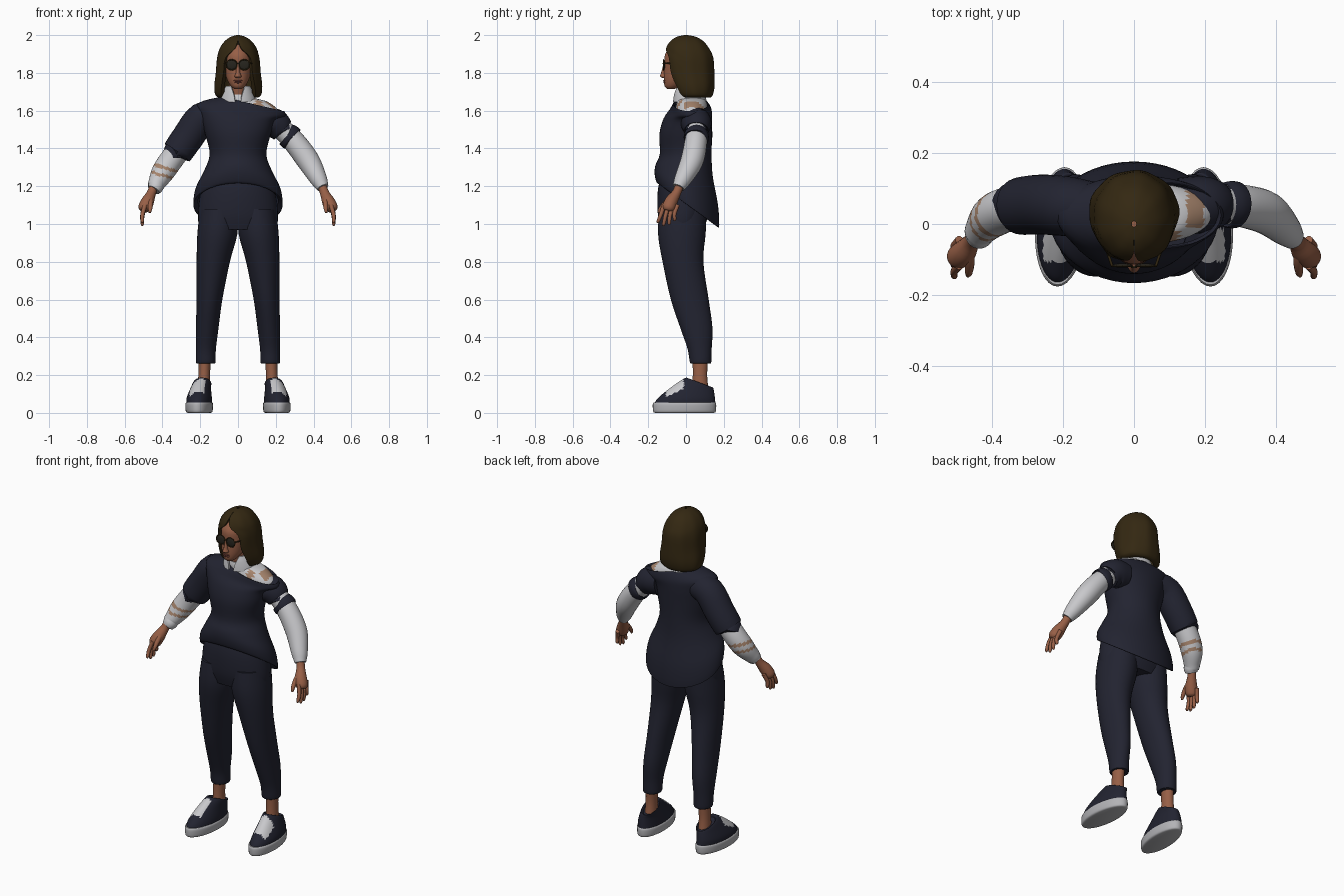
import bpy, bmesh
from math import sin, cos, pi, radians
from mathutils import Vector

if "Cube" in bpy.data.objects:
    bpy.data.objects.remove(bpy.data.objects["Cube"])


def material(name, red, green, blue):
    mat = bpy.data.materials.new(name)
    mat.use_nodes = True
    mat.diffuse_color = (red, green, blue, 1)
    mat.node_tree.nodes["Principled BSDF"].inputs["Base Color"].default_value = (red, green, blue, 1)
    return mat


navy = material("navy cloth", .016, .017, .03)
white = material("white cloth", .58, .58, .6)
tan = material("tan stripe", .38, .23, .15)
skin = material("warm skin", .31, .115, .062)
lip = material("lip", .2, .06, .045)
brown = material("brown hair", .034, .021, .006)
dark = material("dark lens", .02, .018, .013)
grey = material("light sole", .45, .45, .47)
parts = []


def smooth(items, steps):
    """Catmull-Rom resampling of a list of Vectors."""
    result = []
    last = len(items) - 1
    for i in range(last):
        a, b = items[max(i - 1, 0)], items[i]
        c, d = items[i + 1], items[min(i + 2, last)]
        for k in range(steps):
            t = k / steps
            result.append(b + (c - a) * (t / 2) + (a * 2 - b * 5 + c * 4 - d) * (t * t / 2)
                          + (b * 3 - a - c * 3 + d) * (t ** 3 / 2))
    return result + [items[last]]


def skin_rings(name, rings, mats, rule=None, caps=True):
    """Bridge closed rings of points; rule(centre, normal) picks a material index."""
    bm = bmesh.new()
    loops = [[bm.verts.new(p) for p in ring] for ring in rings]
    n = len(loops[0])
    for low, high in zip(loops, loops[1:]):
        for j in range(n):
            k = (j + 1) % n
            bm.faces.new((low[j], low[k], high[k], high[j]))
    if caps:
        bm.faces.new(loops[0][::-1])
        bm.faces.new(loops[-1])
    bmesh.ops.recalc_face_normals(bm, faces=bm.faces)
    if rule:
        bm.normal_update()
        for f in bm.faces:
            f.material_index = int(rule(f.calc_center_median(), f.normal))
    mesh = bpy.data.meshes.new(name)
    bm.to_mesh(mesh)
    bm.free()
    return finish(name, mesh, mats)


def finish(name, mesh, mats):
    obj = bpy.data.objects.new(name, mesh)
    bpy.context.collection.objects.link(obj)
    for mat in mats:
        mesh.materials.append(mat)
    parts.append(obj)
    return obj


def loft(name, sections, mats, steps=4, rule=None, caps=True, sides=36):
    """Stack ellipses given as z, cx, cy, rx, ry, x tilt, y tilt."""
    rings = []
    for z, cx, cy, rx, ry, *tilt in sections:
        tx, ty = tilt or (0, 0)
        angles = [2 * pi * j / sides for j in range(sides)]
        rings.append([Vector((cx + rx * cos(a), cy + ry * sin(a), z + tx * rx * cos(a) + ty * ry * sin(a)))
                      for a in angles])
    columns = [smooth(column, steps) for column in zip(*rings)]
    return skin_rings(name, list(zip(*columns)), mats, rule, caps)


def tube(name, path, mats, steps=4, rule=None, sides=20, mirror=1):
    """Round limb through points given as x, y, z, radius."""
    pts = smooth([Vector((x * mirror, y, z, r)) for x, y, z, r in path], steps)
    rings = []
    for i, p in enumerate(pts):
        t = (pts[min(i + 1, len(pts) - 1)] - pts[max(i - 1, 0)]).to_3d().normalized()
        side = Vector((1, 0, 0)) if abs(t.y) > .9 else Vector((0, 1, 0))
        u = side.cross(t).normalized()
        v = t.cross(u)
        rings.append([p.to_3d() + (u * cos(2 * pi * j / sides) + v * sin(2 * pi * j / sides)) * p.w
                      for j in range(sides)])
    return skin_rings(name, rings, mats, rule)


def open_shell(name, sections, mats, thick, wave=0, n=40):
    """Wrap-around shell, open at the front; z, cy, rx, ry, opening half angle."""
    rings = []
    for z, cy, rx, ry, gap in sections:
        arc = [gap + (2 * pi - 2 * gap) * j / n for j in range(n + 1)]
        ring = []
        for scale, angles in ((1, arc), (thick, arc[::-1])):
            for a in angles:
                s = scale * (1 + wave * sin(a * 9))
                ring.append(Vector((rx * s * sin(a), cy - ry * s * cos(a), z)))
        rings.append(ring)
    columns = [smooth(column, 4) for column in zip(*rings)]
    return skin_rings(name, list(zip(*columns)), mats)


def ball(name, centre, size, mat):
    bm = bmesh.new()
    bmesh.ops.create_uvsphere(bm, u_segments=20, v_segments=12, radius=1)
    for v in bm.verts:
        v.co = Vector([c + p * s for c, p, s in zip(centre, v.co, size)])
    mesh = bpy.data.meshes.new(name)
    bm.to_mesh(mesh)
    bm.free()
    return finish(name, mesh, [mat])


# Head, neck and face
loft("head", [(1.715, 0, -.08, .02, .02), (1.73, 0, -.068, .038, .045), (1.76, 0, -.05, .056, .067),
              (1.8, 0, -.032, .067, .085), (1.85, 0, -.02, .073, .094), (1.9, 0, -.015, .072, .095),
              (1.95, 0, -.01, .05, .065)], [skin])
tube("neck", [(0, .035, 1.58, .06), (0, .02, 1.66, .052), (0, -.005, 1.76, .046)], [skin])
loft("nose", [(1.772, 0, -.11, .012, .012), (1.782, 0, -.115, .018, .023), (1.8, 0, -.112, .012, .02),
              (1.85, 0, -.105, .008, .014)], [skin], sides=16)
ball("upper_lip", (0, -.112, 1.759), (.023, .009, .005), lip)
ball("lower_lip", (0, -.111, 1.75), (.02, .009, .006), lip)

# Sunglasses
for m, side in ((1, "left"), (-1, "right")):
    ball(side + "_lens", (.033 * m, -.117, 1.843), (.028, .006, .026), dark)
    rim = [(.033 + .029 * cos(a), -.119, 1.843 + .027 * sin(a)) for a in [pi * k / 12 for k in range(25)]]
    for k, (a, b) in enumerate(zip(rim, rim[1:])):
        tube(f"{side}_rim_{k}", [(*a, .003), (*b, .003)], [brown], 1, sides=6, mirror=m)
    tube(side + "_temple", [(.062, -.117, 1.85, .004), (.085, -.04, 1.85, .004), (.086, .03, 1.85, .004)],
         [brown], sides=8, mirror=m)
tube("glasses_bridge", [(-.008, -.121, 1.85, .003), (.008, -.121, 1.85, .003)], [brown], 1, sides=8)

# Bobbed hair, opening to frame the face
open_shell("hair", [(1.67, .045, .105, .085, .95), (1.685, .042, .122, .1, .85), (1.73, .034, .127, .117, .77),
                    (1.8, .02, .119, .13, .7), (1.88, .014, .112, .13, .62), (1.925, .009, .1, .116, .2),
                    (1.965, .005, .074, .09, .03), (1.99, .002, .04, .052, .02), (2, 0, .008, .01, .02)],
           [brown], .8, .012)

# Shirt yoke with a tan stripe over the bare shoulder, and its collar
loft("shirt_yoke", [(1.54, .03, .03, .16, .085), (1.61, .04, .03, .18, .085, -.1, 0), (1.645, .03, .03, .13, .078),
                    (1.665, .01, .025, .085, .07), (1.685, 0, .02, .062, .06)], [white, tan],
     steps=8, rule=lambda c, n: .15 < c.x < .195 and c.y > -.01 or .09 < c.x < .13 and c.y < -.02)
open_shell("shirt_collar", [(1.645, .02, .098, .09, .16), (1.675, .018, .09, .085, .22),
                            (1.705, .012, .077, .074, .38), (1.73, .01, .066, .064, .62)], [white], .88)

# Sweater: slouched neckline, nipped waist, long dipped back hem
loft("sweater", [(1.12, 0, .01, .212, .145, 0, -.7), (1.1, 0, .01, .236, .165, 0, -.72),
                 (1.18, 0, .002, .226, .168, 0, -.5), (1.28, 0, -.01, .18, .152, 0, -.2),
                 (1.37, 0, -.002, .15, .137, 0, 0), (1.48, 0, -.002, .175, .138, 0, 0),
                 (1.56, 0, .01, .2, .128, -.06, 0), (1.605, .02, .025, .23, .11, -.15, 0),
                 (1.635, .08, .025, .165, .093, -.23, 0), (1.62, .08, .025, .155, .085, -.23, 0)],
     [navy], caps=False, sides=48)
tube("right_sweater_sleeve", [(-.1, .04, 1.575, .075), (-.19, .05, 1.56, .084), (-.265, .055, 1.46, .084),
                              (-.322, .05, 1.378, .08), (-.315, .05, 1.39, .066)], [navy], sides=28)
tube("left_sweater_sleeve", [(.13, .05, 1.54, .08), (.195, .055, 1.53, .08), (.236, .055, 1.493, .064),
                             (.23, .055, 1.5, .056)], [navy], sides=28)
tube("left_sleeve_band", [(.262, .055, 1.473, .056), (.266, .055, 1.47, .065), (.284, .054, 1.451, .066),
                          (.29, .053, 1.446, .057)], [navy], sides=28)

# Shirt sleeves with gathered cuffs
tube("left_shirt_sleeve", [(.18, .05, 1.55, .058), (.25, .055, 1.485, .056), (.31, .05, 1.42, .06),
                           (.375, .03, 1.33, .06), (.425, -.015, 1.24, .046), (.443, -.034, 1.205, .036),
                           (.449, -.04, 1.193, .032)], [white], sides=28)
tube("right_shirt_sleeve", [(-.3, .05, 1.41, .062), (-.36, .04, 1.33, .063), (-.4, .02, 1.27, .06),
                            (-.43, -.015, 1.215, .046), (-.437, -.03, 1.195, .041), (-.446, -.038, 1.18, .034)],
     [white, tan], steps=8, sides=32,
     rule=lambda c, n: 1.172 < c.z + .3 * c.x < 1.19 or 1.13 < c.z + .3 * c.x < 1.147)

# Trousers hips
loft("trouser_hips", [(1.27, 0, -.01, .16, .12), (1.17, 0, -.01, .198, .14), (1.05, 0, -.015, .212, .134),
                      (.97, 0, -.02, .205, .11)], [navy])


def lace_panel(c, n):
    return n.z > .25 and -.105 < c.y < -.012 and abs(abs(c.x) - .212) < .04 and c.z > .075


# Everything mirrored: legs, shoes, hands
for m, side in ((1, "left"), (-1, "right")):
    loft(side + "_trouser_leg", [(1.08, .1 * m, -.015, .1, .125), (.95, .109 * m, -.022, .106, .126),
                                 (.8, .131 * m, -.016, .088, .108), (.6, .151 * m, .02, .068, .1),
                                 (.45, .163 * m, .055, .06, .085), (.34, .17 * m, .072, .053, .064),
                                 (.27, .171 * m, .077, .052, .057), (.262, .171 * m, .077, .044, .05)], [navy])
    loft(side + "_ankle", [(.12, .18 * m, .075, .034, .045), (.2, .179 * m, .074, .031, .038),
                           (.3, .175 * m, .076, .033, .042)], [skin])
    sole = loft(side + "_sole", [(0, .205 * m, -.008, .06, .155), (.008, .205 * m, -.008, .07, .166),
                                 (.045, .205 * m, -.008, .073, .168), (.056, .205 * m, -.008, .067, .163)], [grey])
    upper = loft(side + "_shoe_upper", [(.048, .205 * m, -.006, .068, .162), (.08, .205 * m, .003, .066, .15),
                                        (.125, .2 * m, .035, .055, .113, 0, -.1),
                                        (.16, .192 * m, .07, .046, .073, 0, -.35),
                                        (.15, .19 * m, .07, .037, .06, 0, -.35)],
                 [navy, white], steps=7, rule=lace_panel, sides=48)
    for shoe in (sole, upper):
        for v in shoe.data.vertices:  # toes turn out slightly
            v.co.x -= .06 * m * v.co.y
    tube(side + "_palm", [(.442, -.032, 1.21, .024), (.458, -.05, 1.165, .024), (.478, -.078, 1.12, .034),
                          (.495, -.093, 1.085, .034), (.5, -.098, 1.07, .022)], [skin], mirror=m)
    for k, finger in enumerate(("index", "middle", "ring", "little")):
        y = -.127 + .024 * k
        drop = (.07, .085, .08, .06)[k]
        tube(f"{side}_{finger}_finger", [(.492, y + .01, 1.1, .012), (.506, y - .006, 1.085 - drop / 2, .011),
                                         (.506, y - .02 + .005 * k, 1.085 - drop, .009),
                                         (.502, y - .022 + .005 * k, 1.078 - drop, .004)],
             [skin], sides=10, mirror=m)
    tube(side + "_thumb", [(.465, -.065, 1.15, .014), (.463, -.105, 1.115, .014), (.465, -.135, 1.08, .011),
                           (.468, -.145, 1.06, .006)], [skin], sides=10, mirror=m)

# Smooth shading with crisp hems
bpy.ops.object.select_all(action="DESELECT")
for obj in parts:
    obj.select_set(True)
bpy.context.view_layer.objects.active = parts[0]
bpy.ops.object.shade_smooth_by_angle(angle=radians(50))
